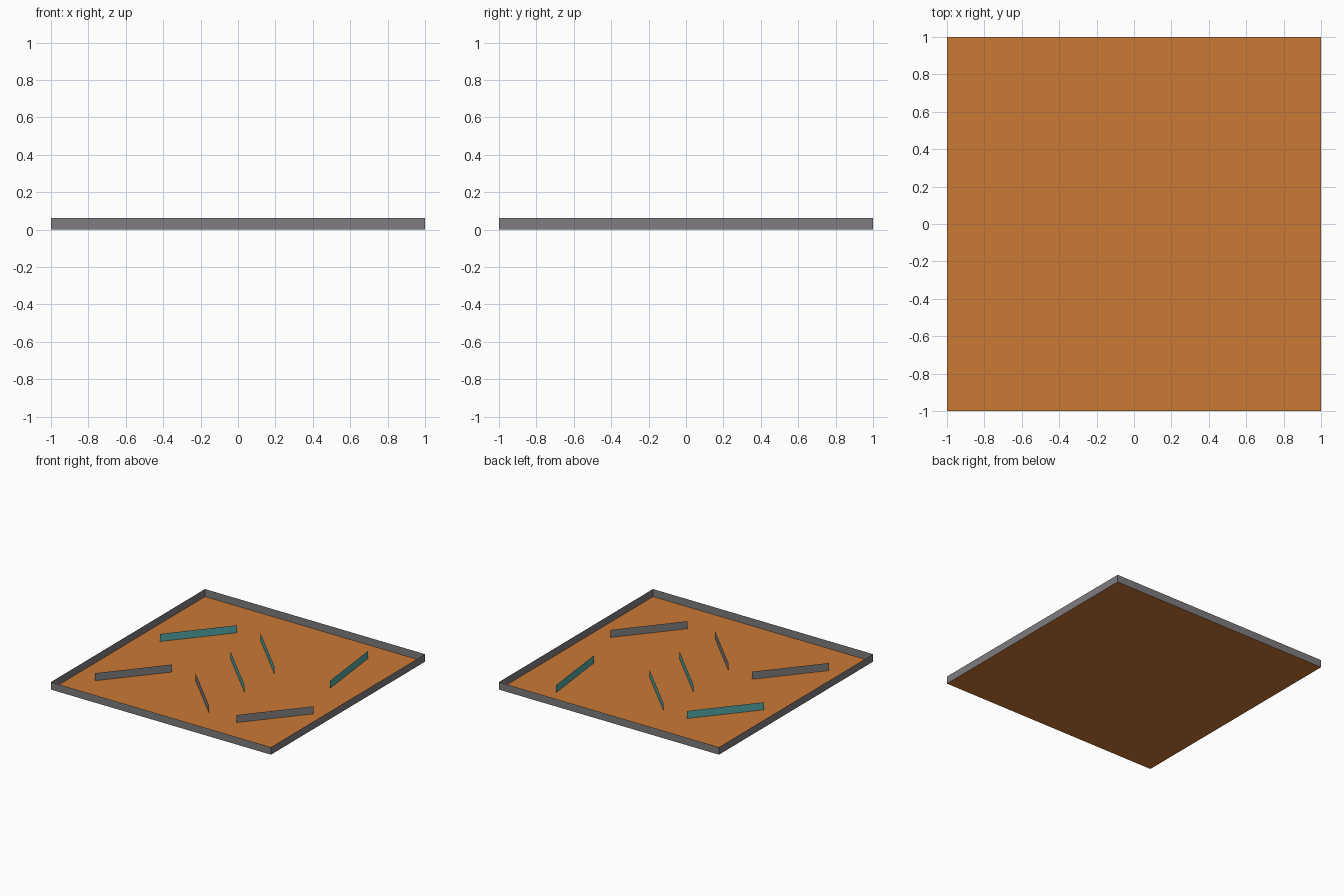
import bpy
import bmesh
from math import cos, sin, radians
from mathutils import Vector

cube = bpy.data.objects.get("Cube")
if cube:
    bpy.data.objects.remove(cube, do_unlink=True)

HEIGHT = 0.062


def material(name, color):
    mat = bpy.data.materials.new(name)
    mat.use_nodes = True
    mat.diffuse_color = (*color, 1)
    mat.node_tree.nodes["Principled BSDF"].inputs["Base Color"].default_value = (*color, 1)
    return mat


orange = material("orange_floor", (0.60, 0.19, 0.035))
grey = material("grey_wall", (0.21, 0.20, 0.21))
teal = material("teal_panel", (0.08, 0.38, 0.37))


def finish(name, bm, mat):
    mesh = bpy.data.meshes.new(name)
    bm.to_mesh(mesh)
    bm.free()
    mesh.materials.append(mat)
    obj = bpy.data.objects.new(name, mesh)
    bpy.context.collection.objects.link(obj)
    return obj


def upright_sheet(name, points, mat, closed=False):
    """Extrude a ground line straight up into a thin sheet."""
    bm = bmesh.new()
    verts = [bm.verts.new((p[0], p[1], 0)) for p in points]
    edges = [bm.edges.new(pair) for pair in zip(verts, verts[1:])]
    if closed:
        edges.append(bm.edges.new((verts[-1], verts[0])))
    top = bmesh.ops.extrude_edge_only(bm, edges=edges)["geom"]
    moved = [v for v in top if isinstance(v, bmesh.types.BMVert)]
    bmesh.ops.translate(bm, verts=moved, vec=(0, 0, HEIGHT))
    bmesh.ops.recalc_face_normals(bm, faces=bm.faces)
    return finish(name, bm, mat)


def panel(name, x, y, angle, mat, length=0.594):
    half = Vector((cos(radians(angle)), sin(radians(angle)))) * length / 2
    centre = Vector((x, y))
    upright_sheet(name, (centre - half, centre + half), mat)


# Square floor
floor = bmesh.new()
bmesh.ops.create_grid(floor, x_segments=1, y_segments=1, size=1)
finish("floor", floor, orange)

# Outer wall around the floor
upright_sheet("outer_wall", ((-1, -1), (1, -1), (1, 1), (-1, 1)), grey, closed=True)

# Teal panels
panel("back_right_panel", -0.63, 0.387, 50, teal)
panel("back_middle_panel", -0.005, 0.39, -45, teal)
panel("centre_panel", -0.005, 0.0, -45, teal)
panel("back_left_panel", 0.655, 0.507, -83.3, teal)

# Grey panels
panel("front_right_panel", -0.63, -0.457, 50, grey)
panel("front_middle_panel", -0.005, -0.457, -45, grey)
panel("front_left_panel", 0.655, -0.457, 50, grey)
